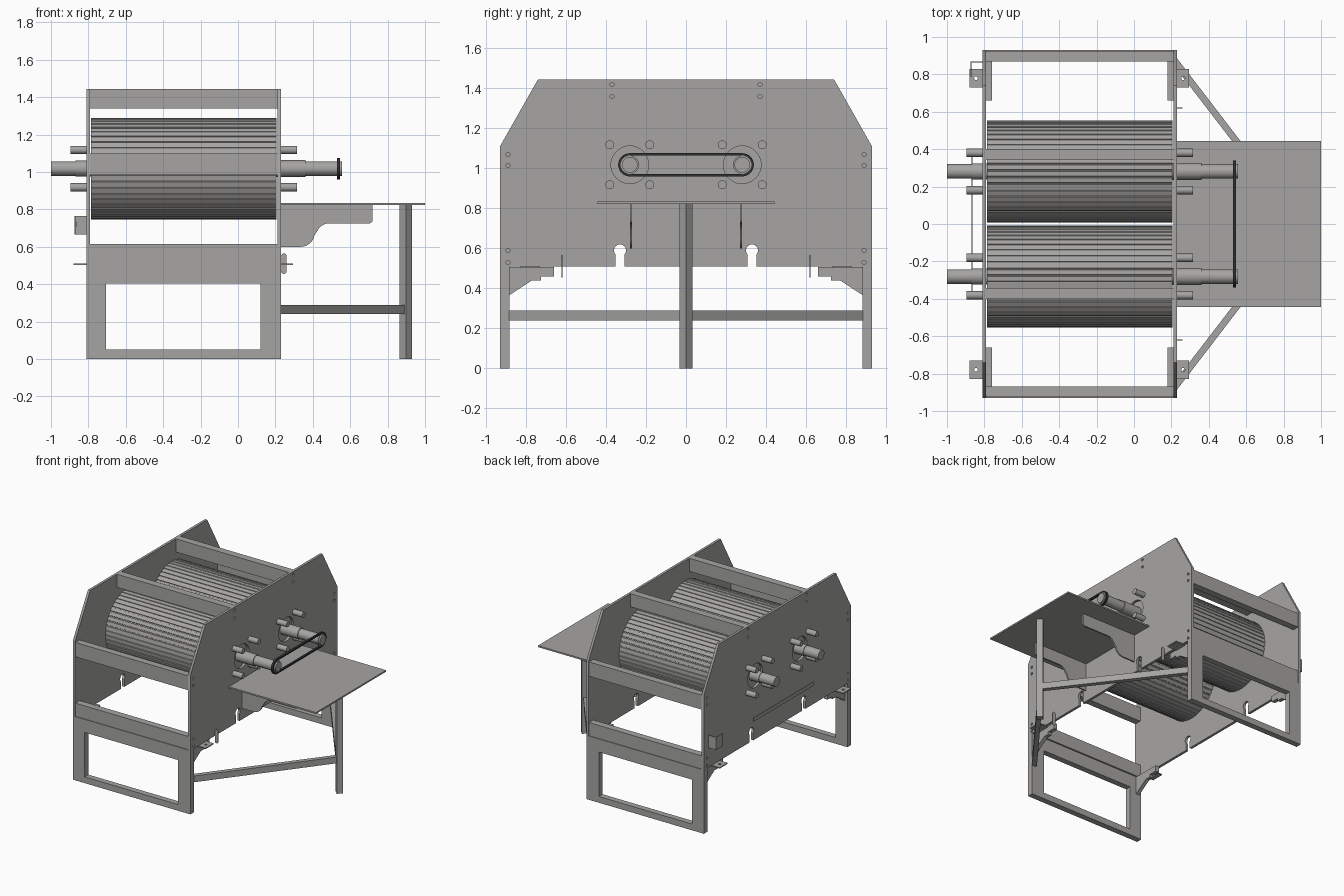
import bpy, bmesh
from math import sin, cos, pi, radians
from mathutils import Matrix

cube = bpy.data.objects.get("Cube")
if cube:
    bpy.data.objects.remove(cube, do_unlink=True)


def material(name, colour):
    m = bpy.data.materials.new(name)
    m.use_nodes = True
    m.diffuse_color = colour
    node = next(n for n in m.node_tree.nodes if n.type == 'BSDF_PRINCIPLED')
    node.inputs["Base Color"].default_value = colour
    return m


STEEL = material("warm grey steel", (0.38, 0.375, 0.365, 1))
DARK = material("dark rubber", (0.03, 0.03, 0.03, 1))

# Columns give where the profile's own x, y and depth directions point
FRAMES = {
    'x': Matrix(((0, 0, 1), (1, 0, 0), (0, 1, 0))),
    'y': Matrix(((1, 0, 0), (0, 0, -1), (0, 1, 0))),
    'z': Matrix.Identity(3),
}


def arc(cx, cy, r, a0=0, a1=360, n=32):
    """Points on an arc; a full circle leaves out the repeated end."""
    last = n if abs(a1 - a0) == 360 else n - 1
    angles = [radians(a0 + (a1 - a0) * i / last) for i in range(n)]
    return [(cx + r * cos(a), cy + r * sin(a)) for a in angles]


def rect(x0, x1, y0, y1):
    return [(x0, y0), (x1, y0), (x1, y1), (x0, y1)]


def panel(name, axis, lo, hi, outline, holes=(), mat=STEEL):
    """Extrude a filled profile with holes along one axis."""
    cu = bpy.data.curves.new(name, 'CURVE')
    cu.dimensions = '2D'
    cu.fill_mode = 'BOTH'
    cu.extrude = (hi - lo) / 2
    for loop in [outline, *holes]:
        sp = cu.splines.new('POLY')
        sp.points.add(len(loop) - 1)
        for p, (u, v) in zip(sp.points, loop):
            p.co = (u, v, 0, 1)
        sp.use_cyclic_u = True
    helper = bpy.data.objects.new(name + "_profile", cu)
    bpy.context.collection.objects.link(helper)
    deps = bpy.context.evaluated_depsgraph_get()
    me = bpy.data.meshes.new_from_object(helper.evaluated_get(deps))
    bpy.data.objects.remove(helper, do_unlink=True)
    bpy.data.curves.remove(cu)
    # Turn into place, weld, and shade smooth with sharp corners
    bm = bmesh.new()
    bm.from_mesh(me)
    bmesh.ops.remove_doubles(bm, verts=bm.verts, dist=0.0001)
    shift = Matrix.Translation([(lo + hi) / 2 if a == axis else 0 for a in 'xyz'])
    bmesh.ops.transform(bm, matrix=shift @ FRAMES[axis].to_4x4(), verts=bm.verts)
    bmesh.ops.recalc_face_normals(bm, faces=bm.faces)
    for f in bm.faces:
        f.smooth = True
        f.material_index = 0
    for e in bm.edges:
        e.smooth = len(e.link_faces) == 2 and e.calc_face_angle(pi) < radians(30)
    bm.to_mesh(me)
    bm.free()
    me.name = name
    me.materials.clear()
    me.materials.append(mat)
    ob = bpy.data.objects.new(name, me)
    bpy.context.collection.objects.link(ob)
    return ob


def box(name, x0, x1, y0, y1, z0, z1):
    return panel(name, 'z', z0, z1, rect(x0, x1, y0, y1))


def side(s, a, b):
    """An interval mirrored to the s side, in rising order."""
    return sorted((s * a, s * b))


LEFT, RIGHT = -0.81, 0.23     # outer faces of the side plates
T = 0.02                      # plate thickness
AX_Y, AX_Z = 0.281, 1.018     # drum axis

# Side plates with keyhole notches, bolt holes and bearing holes
outline = [(-0.93, 0.51)]
for y in (-0.33, 0.33):
    outline += [(y - 0.022, 0.51)] + arc(y, 0.59, 0.03, 223, -43, 20) + [(y + 0.022, 0.51)]
outline += [(0.93, 0.51), (0.93, 1.11), (0.74, 1.445), (-0.74, 1.445), (-0.93, 1.11)]
holes = []
for s in (-1, 1):
    holes.append(arc(s * AX_Y, AX_Z, 0.094, n=40))
    for y, z in ((0.37, 1.42), (0.37, 1.36), (0.89, 1.07), (0.89, 1.015), (0.89, 0.59), (0.89, 0.53)):
        holes.append(arc(s * y, z, 0.01, n=12))
panel("right_side_plate", 'x', LEFT, LEFT + T, outline, holes)
panel("left_side_plate", 'x', RIGHT - T, RIGHT, outline, holes)

# Ribbed drum outline
RIBS = 48
for s, end in ((-1, "front"), (1, "back")):
    rim = []
    for i in range(RIBS):
        for part, r in ((0, 0.272), (0.7, 0.272), (0.75, 0.267), (0.95, 0.267)):
            a = 2 * pi * (i + part) / RIBS
            rim.append((s * AX_Y + r * cos(a), AX_Z + r * sin(a)))
    panel(end + "_drum", 'x', -0.785, 0.205, rim)

    # Stepped shaft and pulley
    for label, x0, x1, r in (("shaft", -1.0, 0.555, 0.039), ("shaft_collar_right", -0.87, -0.78, 0.043),
                             ("shaft_collar_left", 0.2, 0.36, 0.045), ("pulley", 0.53, 0.543, 0.046)):
        panel(end + "_" + label, 'x', x0, x1, arc(s * AX_Y, AX_Z, r))

    # Four studs around each bearing, on both plates
    for dy in (-0.1, 0.1):
        for dz in (-0.1, 0.1):
            for x0, x1 in ((-0.895, LEFT), (RIGHT, 0.315)):
                panel(end + "_bearing_stud", 'x', x0, x1, arc(s * AX_Y + dy, AX_Z + dz, 0.022, n=20))

    # Cross beams between the plates
    for label, y0, y1, z0, z1 in (("top", 0.342, 0.4, 1.34, 1.445), ("middle", 0.87, 0.925, 0.985, 1.1),
                                  ("lower", 0.87, 0.925, 0.51, 0.615)):
        box(end + "_" + label + "_beam", LEFT + T, RIGHT - T, *side(s, y0, y1), z0, z1)

    # Leg frame
    panel(end + "_leg_frame", 'y', *side(s, 0.883, 0.93), rect(LEFT, RIGHT, 0, 0.51),
          [rect(-0.705, 0.12, 0.05, 0.405)])

    # Corner gussets, mounting tabs and lugs
    gusset = [(0.885, 0.365), (0.885, 0.508), (0.66, 0.508), (0.66, 0.46),
              (0.725, 0.46), (0.725, 0.44), (0.77, 0.44)]
    for x0, x1 in ((-0.79, -0.76), (0.18, 0.21)):
        panel(end + "_corner_gusset", 'x', x0, x1, [(s * y, z) for y, z in gusset])
    for x0, x1 in ((-0.88, LEFT + T), (RIGHT - T, 0.295)):
        panel(end + "_mounting_tab", 'z', 0.502, 0.51, rect(x0, x1, *side(s, 0.73, 0.83)),
              [arc((x0 + x1) / 2 + (0.01 if x0 > 0 else -0.01), s * 0.78, 0.01, n=12)])
    lug = arc(0.245, 0.55, 0.015, 0, 180, 8) + arc(0.245, 0.47, 0.015, 180, 360, 8)
    panel(end + "_lug", 'y', *side(s, 0.618, 0.622), lug)

    # Table bracket with a curved underside
    bracket = [(RIGHT, 0.825), (0.72, 0.825)] + arc(0.7, 0.745, 0.02, 0, -90, 6)
    bracket += arc(0.485, 0.66, 0.065, 90, 155, 8) + arc(0.335, 0.675, 0.075, -10, -90, 8)
    bracket += [(RIGHT, 0.6)]
    panel(end + "_table_bracket", 'y', *side(s, 0.269, 0.281), bracket)

    # Diagonal brace from the leg frame to the table leg
    panel(end + "_brace", 'z', 0.24, 0.29,
          [(0.2, s * 0.925), (0.2, s * 0.865), (0.865, 0), (0.91, 0)])

# Drive belt around both pulleys
def stadium(r):
    return arc(AX_Y, AX_Z, r, -90, 90, 20) + arc(-AX_Y, AX_Z, r, 90, 270, 20)

panel("drive_belt", 'x', 0.528, 0.545, stadium(0.058), [stadium(0.046)], DARK)

# Side table and its diamond-set leg
box("table_top", RIGHT, 1.0, -0.443, 0.443, 0.823, 0.835)
panel("table_leg", 'z', 0, 0.823, arc(0.897, 0, 0.033, n=4))

# Small angle bracket and long strip on the right plate
box("angle_bracket_web", -0.875, LEFT, 0.864, 0.87, 0.665, 0.765)
box("angle_bracket_flange", -0.875, -0.869, 0.785, 0.87, 0.665, 0.765)
box("long_strip", -0.87, -0.864, -0.37, 0.39, 0.705, 0.735)
